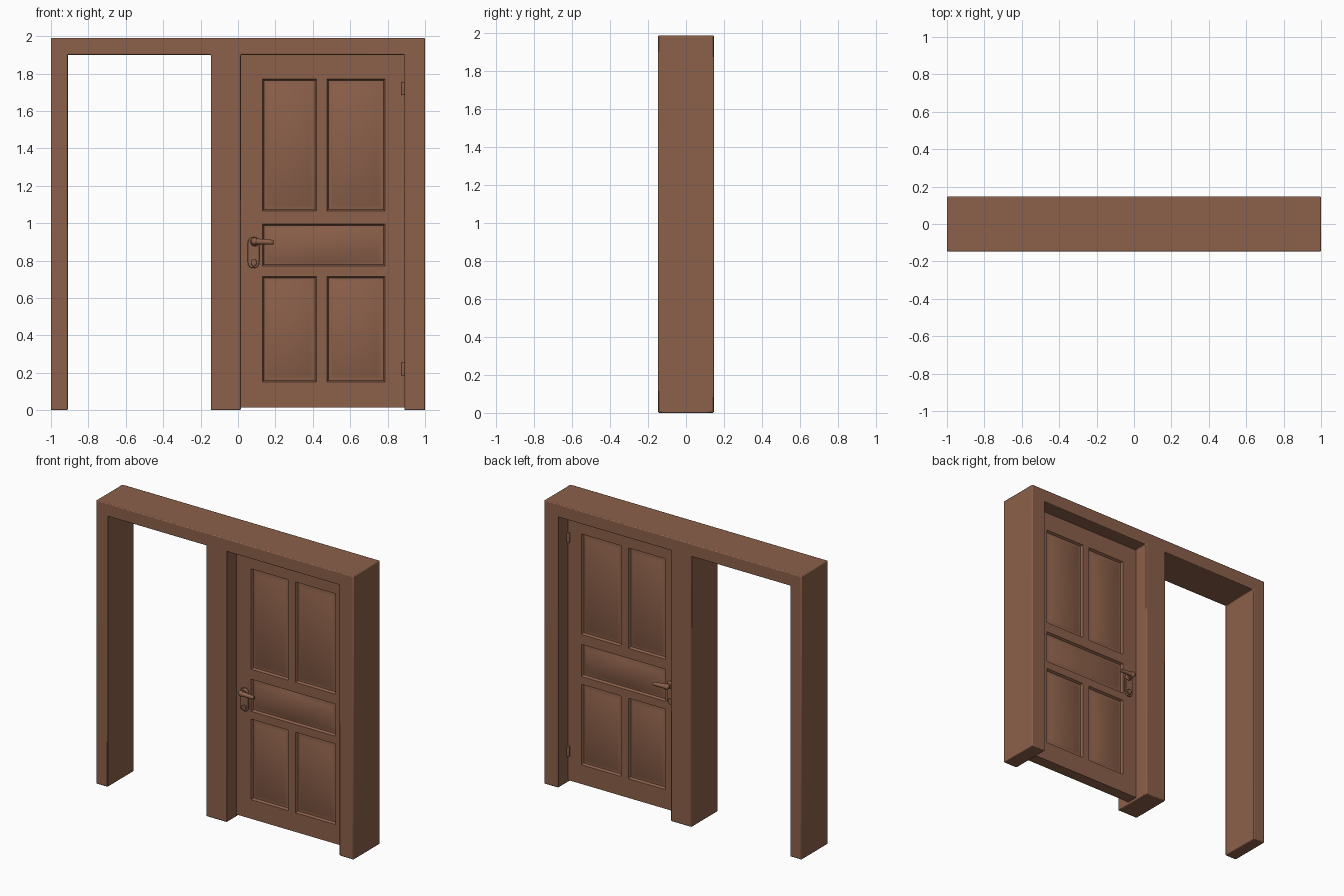
import bpy, bmesh, math
from mathutils import Vector, Matrix

if "Cube" in bpy.data.objects:
    bpy.data.objects.remove(bpy.data.objects["Cube"])

wood = bpy.data.materials.new("brown wood")
wood.diffuse_color = (0.262, 0.117, 0.069, 1)
wood.use_nodes = True
wood.node_tree.nodes["Principled BSDF"].inputs["Base Color"].default_value = wood.diffuse_color


def finish(name, bm, bevel=0, mirror=False, smooth=True):
    bmesh.ops.recalc_face_normals(bm, faces=bm.faces[:])
    me = bpy.data.meshes.new(name)
    bm.to_mesh(me)
    bm.free()
    ob = bpy.data.objects.new(name, me)
    bpy.context.collection.objects.link(ob)
    me.materials.append(wood)
    if bevel:
        mod = ob.modifiers.new("soft edges", 'BEVEL')
        mod.width, mod.segments, mod.limit_method = bevel, 2, 'ANGLE'
    if mirror:
        ob.modifiers.new("both sides", 'MIRROR').use_axis = (False, True, False)
    if smooth:
        bpy.ops.object.select_all(action='DESELECT')
        ob.select_set(True)
        bpy.context.view_layer.objects.active = ob
        bpy.ops.object.shade_smooth_by_angle(angle=math.radians(30))
    return ob


def extrude_outline(bm, pts, y0, y1):
    """Extrude an (x, z) outline from y0 to y1."""
    f = bm.faces.new([bm.verts.new((x, y0, z)) for x, z in pts])
    r = bmesh.ops.extrude_face_region(bm, geom=[f])
    vs = [g for g in r["geom"] if isinstance(g, bmesh.types.BMVert)]
    bmesh.ops.translate(bm, verts=vs, vec=(0, y1 - y0, 0))


def rod(bm, a, b, r1, r2=None, sides=16):
    """Round bar between two points."""
    a, b = Vector(a), Vector(b)
    d = b - a
    m = Matrix.Translation((a + b) / 2) @ d.to_track_quat('Z', 'Y').to_matrix().to_4x4()
    bmesh.ops.create_cone(bm, cap_ends=True, segments=sides, radius1=r1,
                          radius2=r1 if r2 is None else r2, depth=d.length, matrix=m)


# Frame: three posts and the head beam as one outline
bm = bmesh.new()
extrude_outline(bm, [(-1, 0), (-.91, 0), (-.91, 1.9), (-.145, 1.9), (-.145, 0), (.015, 0),
                     (.015, 1.9), (.89, 1.9), (.89, 0), (1, 0), (1, 1.99), (-1, 1.99)],
                -.147, .147)
finish("door_frame", bm, bevel=.006)

# Door leaf: grid faces on both sides, with panels inset into it
xs = [.012, .13, .42, .475, .785, .893]
zs = [.015, .15, .715, .77, .995, 1.065, 1.77, 1.903]
bm = bmesh.new()
cells = {}
for side in (-1, 1):
    v = [[bm.verts.new((x, .04 * side, z)) for z in zs] for x in xs]
    for i in range(len(xs) - 1):
        for j in range(len(zs) - 1):
            q = [v[i][j], v[i + 1][j], v[i + 1][j + 1], v[i][j + 1]]
            cells[side, i, j] = bm.faces.new(q if side < 0 else q[::-1])
rims = [e for e in bm.edges if e.is_boundary]
bmesh.ops.bridge_loops(bm, edges=rims)
bmesh.ops.recalc_face_normals(bm, faces=bm.faces[:])
panels = [[(1, 1)], [(3, 1)], [(1, 3), (2, 3), (3, 3)], [(1, 5)], [(3, 5)]]
for side in (-1, 1):
    for panel in panels:
        faces = [cells[side, i, j] for i, j in panel]
        for thick, depth in ((.008, -.016), (.008, 0), (.018, .009)):
            bmesh.ops.inset_region(bm, faces=faces, thickness=thick, depth=depth,
                                   use_boundary=True, use_even_offset=True)
finish("door_leaf", bm)

# Backplate with rounded ends
bm = bmesh.new()
pts = []
for k in range(18):
    a = math.pi * (k if k < 9 else k - 1) / 8
    pts.append((.083 + .031 * math.cos(a), (.895 if k < 9 else .79) + .031 * math.sin(a)))
extrude_outline(bm, pts, -.05, -.038)
finish("handle_plate", bm, bevel=.003, mirror=True)

# Lever handle with neck and grip
bm = bmesh.new()
rod(bm, (.09, -.045, .9), (.09, -.06, .9), .026, .02)
rod(bm, (.09, -.055, .9), (.09, -.1, .9), .014)
rod(bm, (.078, -.09, .903), (.19, -.09, .898), .017, .012)
bmesh.ops.create_uvsphere(bm, u_segments=16, v_segments=8, radius=.02,
                          matrix=Matrix.Translation((.088, -.09, .903)))
finish("lever_handle", bm, bevel=.003, mirror=True)

# Lock cylinder below the lever
bm = bmesh.new()
rod(bm, (.085, -.045, .79), (.085, -.06, .79), .017)
rod(bm, (.085, -.05, .775), (.085, -.058, .775), .009)
finish("lock_cylinder", bm, bevel=.002, mirror=True)

# Hinge knuckles beside the right post
bm = bmesh.new()
for z in (.22, 1.72):
    rod(bm, (.884, -.044, z - .035), (.884, -.044, z + .035), .011, sides=12)
finish("hinges", bm, bevel=.002, mirror=True)
